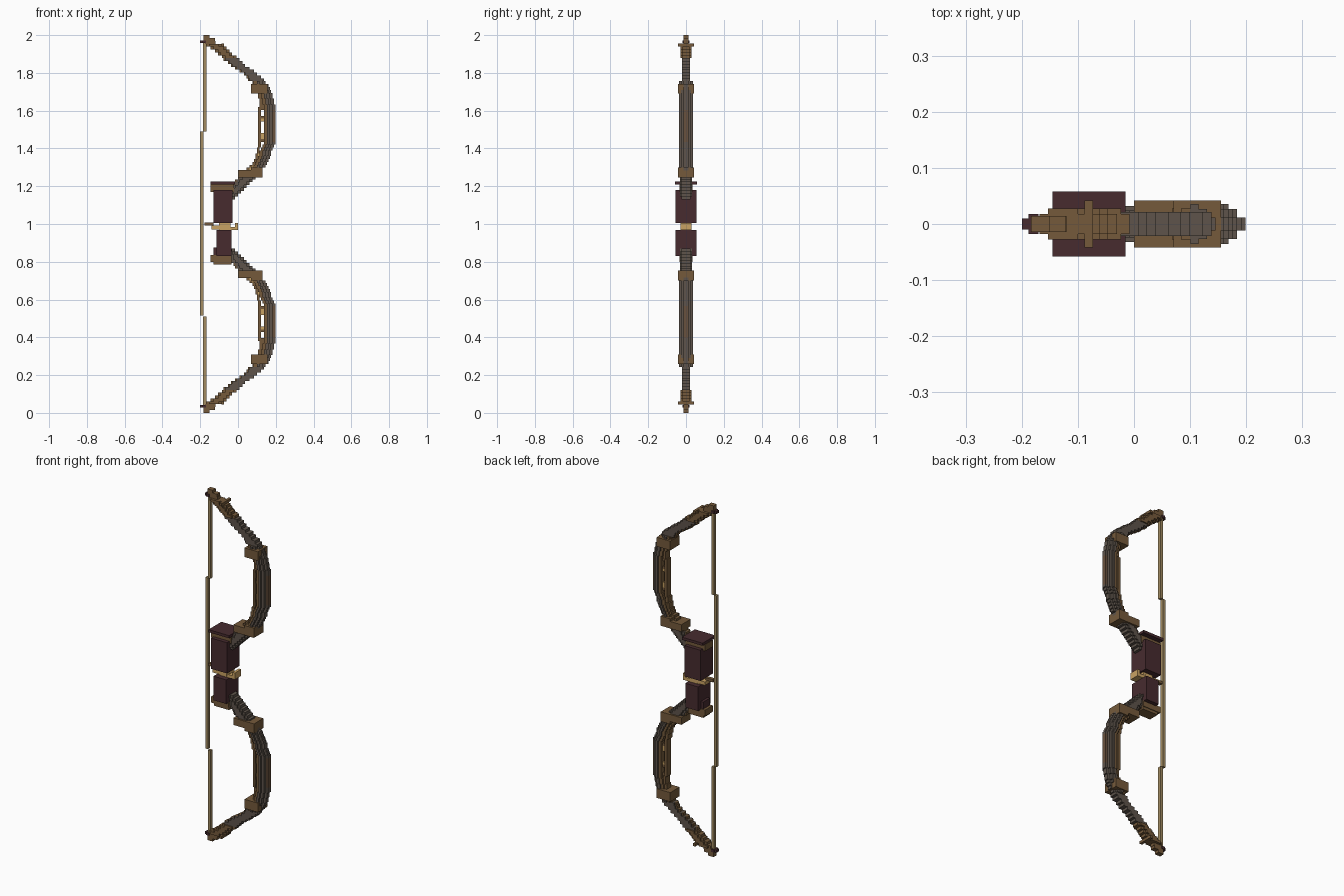
import bpy, bmesh, random
from mathutils import Matrix, Vector

random.seed(4)
cube = bpy.data.objects.get("Cube")
if cube:
    bpy.data.objects.remove(cube)

V = 0.0153  # block size


def material(name, hex_colour):
    rgb = [int(hex_colour[i:i + 2], 16) / 255 for i in (0, 2, 4)]
    lin = [c / 12.92 if c < 0.04045 else ((c + 0.055) / 1.055) ** 2.4 for c in rgb]
    m = bpy.data.materials.new(name)
    m.use_nodes = True
    m.diffuse_color = (*lin, 1)
    m.node_tree.nodes["Principled BSDF"].inputs["Base Color"].default_value = (*lin, 1)
    return m


brown = material("brown wood", "755A3B")
worn = material("worn brown", "68513D")
grey = material("grey wood", "5E544B")
maroon = material("dark leather", "472B2F")
gold = material("pale gold", "C9A263")
cord = material("bowstring cord", "A38C62")


class Part:
    """Collects blocks given as x range, half depth and z range."""

    def __init__(self, name, mat):
        self.name, self.mat, self.bm = name, mat, bmesh.new()

    def box(self, x0, x1, hy, z0, z1, y=0):
        size = Vector((x1 - x0, hy * 2, z1 - z0))
        centre = Vector(((x0 + x1) / 2, y, (z0 + z1) / 2))
        bmesh.ops.create_cube(self.bm, size=1,
                              matrix=Matrix.Translation(centre) @ Matrix.Diagonal(size).to_4x4())
        return self

    def pair(self, x0, x1, hy, z0, z1, y=0):
        self.box(x0, x1, hy, z0, z1, y)
        return self.box(x0, x1, hy, 2 - z1, 2 - z0, y)

    def finish(self):
        mesh = bpy.data.meshes.new(self.name)
        self.bm.to_mesh(mesh)
        self.bm.free()
        mesh.materials.append(self.mat)
        bpy.context.collection.objects.link(bpy.data.objects.new(self.name, mesh))


def along(points, z):
    """Edge position at a height, snapped to half blocks."""
    for (za, xa), (zb, xb) in zip(points, points[1:]):
        if z <= zb:
            x = xa + (xb - xa) * (z - za) / (zb - za)
            return round(x / V * 2) * V / 2
    return points[-1][1]


# Front-side and string-side outlines of the upper limb (height, x)
outer = [(1.12, -.03), (1.17, .02), (1.22, .065), (1.26, .11), (1.30, .14), (1.34, .165),
         (1.40, .185), (1.44, .2), (1.61, .2), (1.69, .18), (1.74, .155), (1.78, .12),
         (1.84, .04), (1.93, -.06), (2.0, -.15)]
inner = [(1.12, -.06), (1.20, -.03), (1.28, .04), (1.32, .075), (1.38, .1), (1.45, .11),
         (1.6, .11), (1.66, .115), (1.72, .09), (1.78, .055), (1.84, -.03), (1.92, -.13),
         (1.95, -.17), (2.0, -.19)]

limb = Part("limb_body", grey)
back = Part("limb_back_strip", worn)
rail = Part("limb_inner_rail", brown)
inlay = Part("limb_inlay", gold)
tips = Part("limb_tips", brown)

# Stepped limbs, one slab per block of height
count = round((2 - 1.13) / V)
step = (2 - 1.13) / count
for i in range(count):
    z0 = 1.13 + i * step
    z1, zc = z0 + step, z0 + step / 2
    xo, xi = along(outer, zc), along(inner, zc)
    if zc < 1.28:
        limb.pair(xi, xo, .024, z0, z1)
        limb.pair(xi + V, xo - V, .032, z0, z1)
        rail.pair(xi - V / 2, xi + V / 2, .018, z0, z1)
    elif zc < 1.75:
        limb.pair(xo - .045, xo - 2 * V, .036, z0, z1)
        limb.pair(xo - 2 * V, xo - V, .027, z0, z1)
        strip = back if 1.44 < zc < 1.61 else limb
        strip.pair(xo - V, xo, .012, z0, z1)
        rail.pair(xo - .062, xo - .045, .028, z0, z1)
        rail.pair(xi, xi + V, .02, z0, z1)
        if xo - .062 > xi + V and random.random() < .75:
            (inlay if random.random() < .5 else rail).pair(xi + V, xo - .062, .014, z0, z1)
    elif zc < 1.875:
        limb.pair(xi, xo, .021, z0, z1)
        rail.pair(xi - V / 2, xi + V / 2, .012, z0, z1)
    elif zc < 1.96:
        tips.pair(xi, xo, .018, z0, z1)
        tips.pair(xi + V, xo - V, .028, z0, z1)
    else:
        tips.pair(max(xi, -.185), min(xo, -.12 if zc < 1.98 else -.15), .014, z0, z1)

for part in (limb, back, rail, inlay):
    part.finish()
tips.finish()

# Clamps around the limbs and pins near the tips
Part("limb_clamps", brown).pair(0, .07, .042, 1.245, 1.285).pair(
    .07, .13, .042, 1.245, 1.30).pair(.07, .155, .042, 1.69, 1.742).finish()
Part("tip_pins", brown).pair(-.088, -.073, .042, 1.94, 1.955).finish()
Part("string_nocks", maroon).pair(-.2, -.17, .01, 1.957, 1.972).pair(
    -.188, -.17, .018, 1.957, 1.972).finish()

# Grip
Part("upper_grip", maroon).box(-.13, -.03, .056, 1.005, 1.18).box(
    -.12, -.04, .03, 1.18, 1.21).finish()
Part("upper_grip_cap", maroon).box(-.145, -.015, .058, 1.21, 1.225).finish()
Part("lower_grip", maroon).box(-.115, -.035, .056, .83, .967).box(
    -.13, -.1, .03, .83, .875).finish()
Part("grip_bands", brown).box(-.145, -.02, .034, 1.17, 1.208).box(
    -.145, -.035, .034, .8, .835).box(-.13, -.035, .03, .785, .8).finish()

# Arrow rest and nocking point
Part("arrow_rest", gold).box(-.14, -.05, .03, .972, .992).box(
    -.09, 0, .028, .967, .985).box(-.015, 0, .028, .985, 1.005).box(
    -.1, -.04, .025, .96, 1.01).finish()
Part("nocking_point", brown).box(-.178, -.13, .01, .992, 1.007).finish()

# String
Part("bowstring", cord).pair(-.184, -.167, .009, 1.49, 1.965).box(
    -.2, -.183, .009, .515, 1.49).finish()
